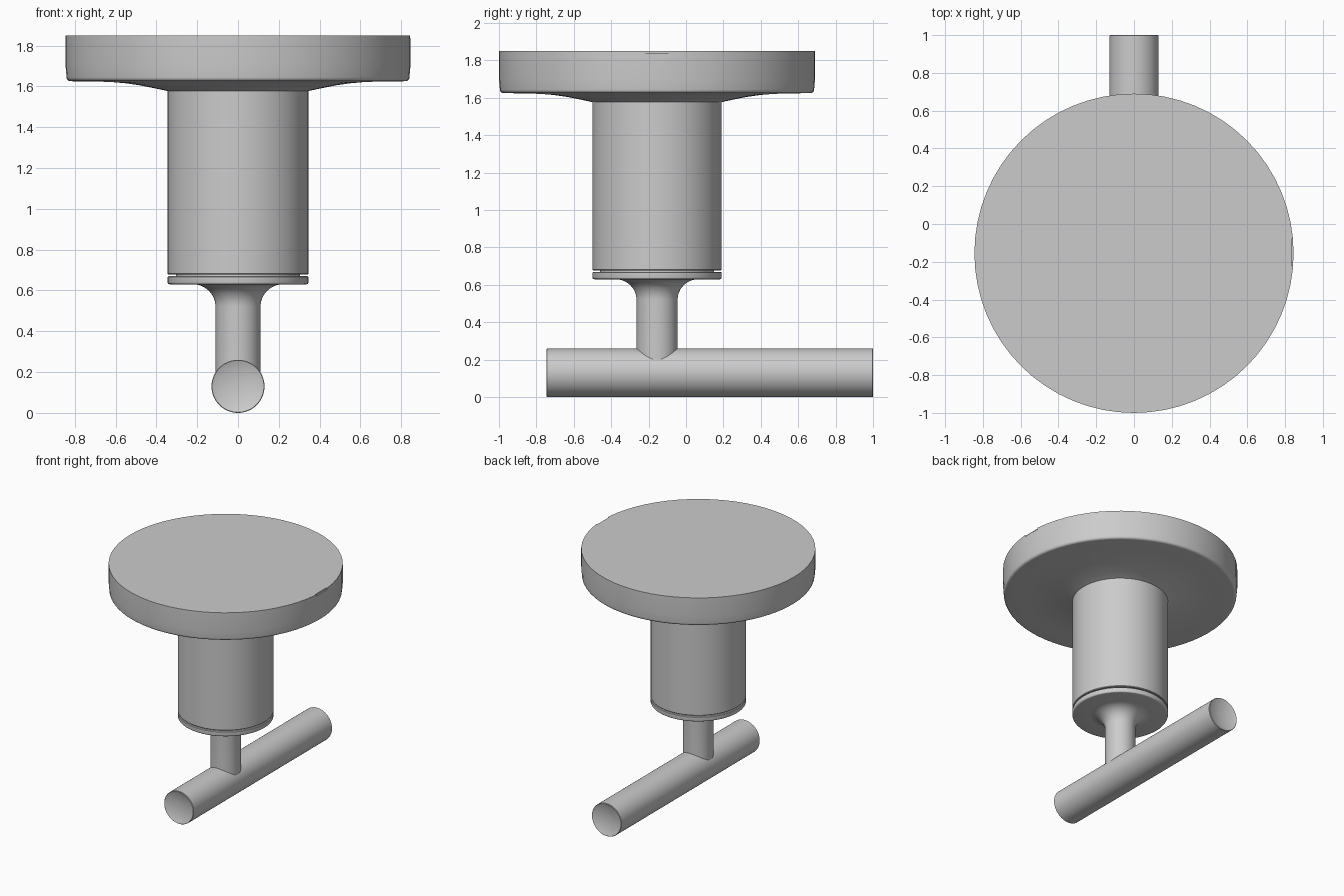
import bpy, bmesh, math
from mathutils import Matrix

if "Cube" in bpy.data.objects:
    bpy.data.objects.remove(bpy.data.objects["Cube"])

AXIS_Y = -0.155


def lathe(name, profile, matrix, segments=64):
    """Spin (radius, height) points around local z; end rings become flat caps."""
    bm = bmesh.new()
    rings = []
    for r, z in profile:
        rings.append([bm.verts.new((r * math.cos(a), r * math.sin(a), z))
                      for a in (2 * math.pi * i / segments for i in range(segments))])
    for low, high in zip(rings, rings[1:]):
        for i in range(segments):
            j = (i + 1) % segments
            bm.faces.new((low[i], low[j], high[j], high[i]))
    bm.faces.new(rings[0][::-1])
    bm.faces.new(rings[-1])
    bmesh.ops.recalc_face_normals(bm, faces=bm.faces[:])
    bm.transform(matrix)
    mesh = bpy.data.meshes.new(name)
    bm.to_mesh(mesh)
    bm.free()
    obj = bpy.data.objects.new(name, mesh)
    bpy.context.collection.objects.link(obj)
    return obj


def smooth(obj):
    bpy.ops.object.select_all(action='DESELECT')
    obj.select_set(True)
    bpy.context.view_layer.objects.active = obj
    bpy.ops.object.shade_smooth_by_angle(angle=math.radians(30))


def arc(cr, cz, rr, rz, a0, a1, steps):
    """Elliptical arc of profile points, angles in degrees."""
    angles = [math.radians(a0 + (a1 - a0) * i / steps) for i in range(steps + 1)]
    return [(cr + rr * math.cos(a), cz + rz * math.sin(a)) for a in angles]


upright = Matrix.Translation((0, AXIS_Y, 0))

# Wall plate with a flared underside and rounded lower rim
flare = [(0.34, 1.575), (0.345, 1.577), (0.41, 1.591), (0.48, 1.605),
         (0.55, 1.615), (0.62, 1.621), (0.70, 1.624)]
plate = lathe("wall_plate", flare + arc(0.82, 1.645, 0.02, 0.02, -90, 0, 6)
              + [(0.845, 1.70), (0.845, 1.85)], upright)

# Small release notch in the plate rim
bpy.ops.mesh.primitive_cube_add(size=1, location=(0.884, -0.15, 1.868))
cutter = bpy.context.object
cutter.name = "notch_cutter"
cutter.scale = (0.1, 0.14, 0.06)
cutter.hide_render = True
cutter.hide_set(True)
notch = plate.modifiers.new("notch", 'BOOLEAN')
notch.operation = 'DIFFERENCE'
notch.object = cutter
notch.solver = 'EXACT'

# Main barrel, with the recessed neck below it
barrel = lathe("barrel", [(0.305, 0.66), (0.305, 0.678), (0.341, 0.678),
                          (0.345, 0.682), (0.345, 1.58)], upright)

# Collar flowing through a fillet into the stem
stem = lathe("collar_and_stem",
             [(0.11, 0.14)] + arc(0.22, 0.52, 0.11, 0.11, 180, 90, 12)
             + arc(0.335, 0.64, 0.01, 0.01, -90, 0, 4)
             + [(0.345, 0.666), (0.341, 0.67)], upright)

# Cross bar with dished ends
HALF, R = 0.8725, 0.13
dish = [(0.03, HALF - 0.022), (0.06, HALF - 0.018), (0.09, HALF - 0.012),
        (0.115, HALF - 0.005), (R - 0.003, HALF), (R, HALF - 0.003)]
bar_profile = [(r, -z) for r, z in dish] + dish[::-1]
bar = lathe("cross_bar", bar_profile,
            Matrix.Translation((0, 1 - HALF, R)) @ Matrix.Rotation(math.pi / 2, 4, 'X'))

for part in (plate, barrel, stem, bar):
    smooth(part)
